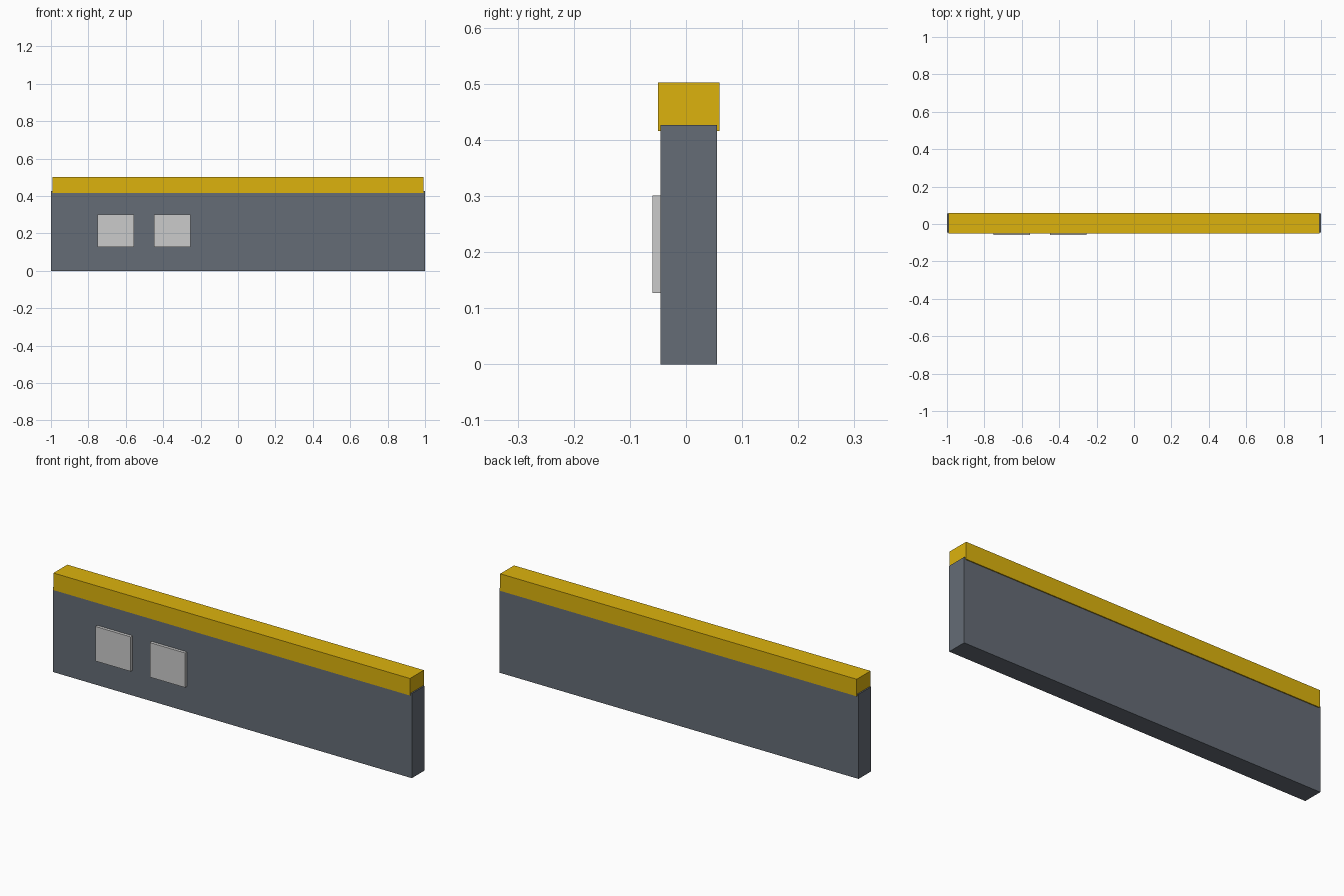
import bpy

if "Cube" in bpy.data.objects:
    bpy.data.objects.remove(bpy.data.objects["Cube"])


def material(name, color):
    mat = bpy.data.materials.new(name)
    mat.diffuse_color = color
    mat.use_nodes = True
    mat.node_tree.nodes["Principled BSDF"].inputs["Base Color"].default_value = mat.diffuse_color
    return mat


def box(name, low, high, mat):
    """Axis-aligned box between two opposite corners."""
    center = [(a + b) / 2 for a, b in zip(low, high)]
    size = [b - a for a, b in zip(low, high)]
    bpy.ops.mesh.primitive_cube_add(size=1, location=center)
    obj = bpy.context.object
    obj.name = name
    obj.scale = size
    bpy.ops.object.transform_apply(location=False, rotation=False, scale=True)
    obj.data.materials.append(mat)
    return obj


slate = material("slate", (0.13, 0.15, 0.18, 1))
yellow = material("yellow", (0.72, 0.45, 0.004, 1))
pale = material("pale_grey", (0.53, 0.54, 0.55, 1))

# Wall slab
box("wall", (-1, -0.045, 0), (1, 0.055, 0.426), slate)

# Overhanging coping, slightly shorter than the wall
box("coping", (-0.993, -0.05, 0.416), (0.993, 0.06, 0.502), yellow)

# Two raised panels on the front
for i, x in enumerate((-0.752, -0.449)):
    box(f"front_panel_{i + 1}", (x, -0.06, 0.127), (x + 0.196, -0.04, 0.301), pale)
